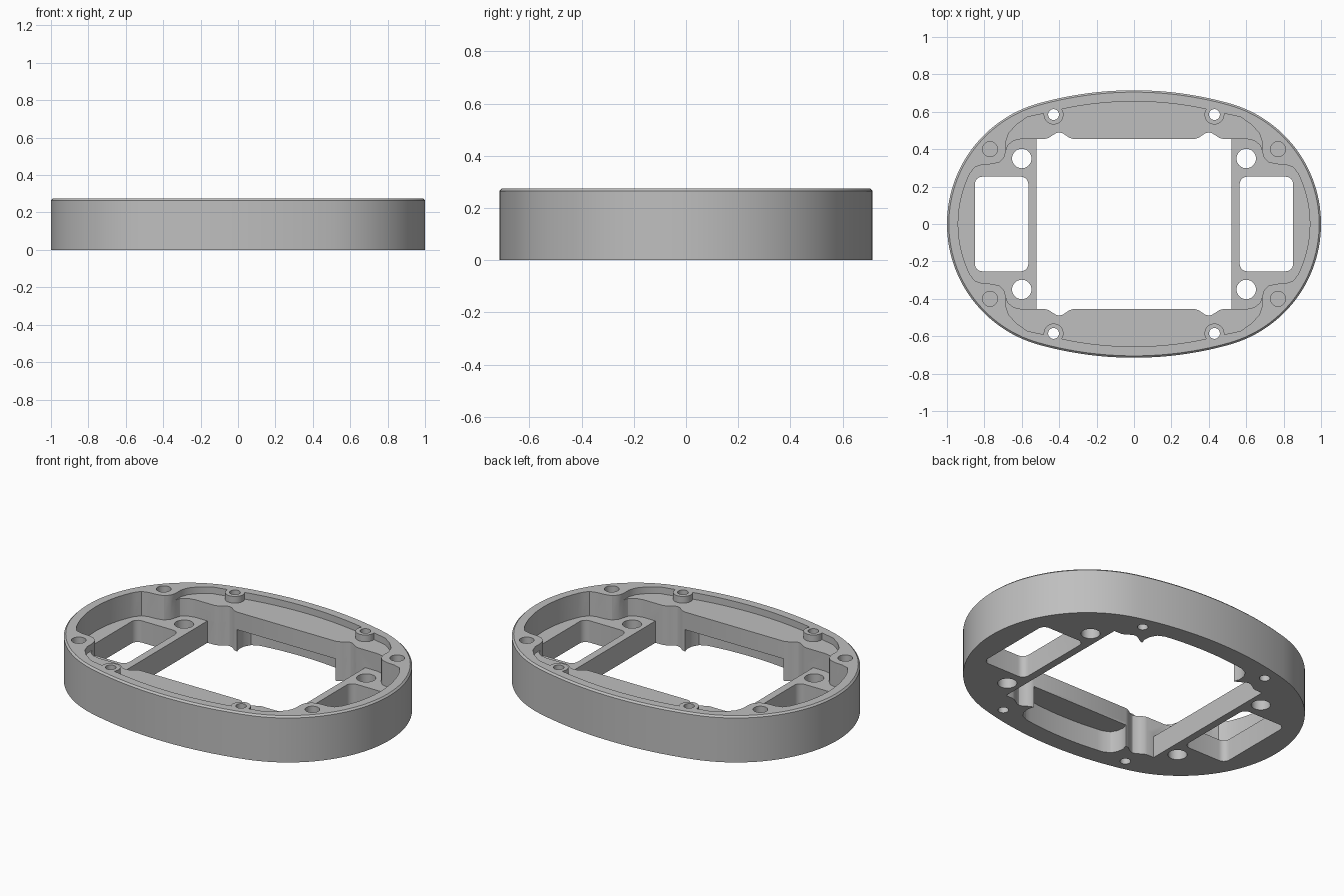
import bpy, bmesh, math

if "Cube" in bpy.data.objects:
    bpy.data.objects.remove(bpy.data.objects["Cube"])

TOP, SHELF, FLOOR = 0.275, 0.235, 0.13
BELOW, ABOVE = -0.1, 0.4

grey = bpy.data.materials.new("light grey")
grey.use_nodes = True
grey.diffuse_color = (0.52, 0.52, 0.52, 1)
grey.node_tree.nodes["Principled BSDF"].inputs["Base Color"].default_value = (0.52, 0.52, 0.52, 1)


def full_loop(quarter):
    """Mirror a quarter outline (from the y axis to the x axis) into a loop."""
    loop = []
    for sx, sy, step in ((1, 1, 1), (1, -1, -1), (-1, -1, 1), (-1, 1, -1)):
        for x, y in quarter[::step]:
            p = (sx * x, sy * y)
            if not loop or math.dist(p, loop[-1]) > 1e-5:
                loop.append(p)
    if math.dist(loop[0], loop[-1]) < 1e-5:
        loop.pop()
    return loop


def top_arc(inset, x_end, n):
    """Broad arc of the oval, from the y axis out to x_end."""
    r = 1.9 - inset
    return [(x, math.sqrt(r * r - x * x) - 1.185)
            for x in (x_end * i / n for i in range(n + 1))]


def end_arc(inset, a0, n):
    """Tight arc of the oval, from angle a0 down to the x axis."""
    r = 0.67 - inset
    return [(0.33 + r * math.cos(a0 * (1 - i / n)), r * math.sin(a0 * (1 - i / n)))
            for i in range(n + 1)]


def oval(inset):
    a = math.atan2(1.185, 0.33)
    return full_loop(top_arc(inset, (1.9 - inset) * math.cos(a), 14)[:-1] + end_arc(inset, a, 28))


def circle(cx, cy, r, n=32):
    return [(cx + r * math.cos(math.tau * i / n), cy + r * math.sin(math.tau * i / n))
            for i in range(n)]


def rounded_box(cx, cy, hx, hy, r):
    pts = []
    for k, (sx, sy) in enumerate(((1, 1), (-1, 1), (-1, -1), (1, -1))):
        for i in range(7):
            a = (k + i / 6) * math.pi / 2
            pts.append((cx + sx * (hx - r) + r * math.cos(a), cy + sy * (hy - r) + r * math.sin(a)))
    return pts


def solid(name, rings):
    """Loft matching outlines, given as (outline, height), into a closed solid."""
    bm = bmesh.new()
    loops = [[bm.verts.new((x, y, z)) for x, y in pts] for pts, z in rings]
    for low, high in zip(loops, loops[1:]):
        for i in range(len(low)):
            j = (i + 1) % len(low)
            bm.faces.new((low[i], low[j], high[j], high[i]))
    bm.faces.new(loops[0])
    bm.faces.new(loops[-1])
    bmesh.ops.recalc_face_normals(bm, faces=bm.faces)
    mesh = bpy.data.meshes.new(name)
    bm.to_mesh(mesh)
    bm.free()
    ob = bpy.data.objects.new(name, mesh)
    mesh.materials.append(grey)
    bpy.context.collection.objects.link(ob)
    return ob


def combine(outline, z0, z1, operation="DIFFERENCE"):
    """Cut an extruded outline out of the housing, or join it on."""
    tool = solid("tool", [(outline, z0), (outline, z1)])
    tool.hide_render = True
    mod = housing.modifiers.new("cut", "BOOLEAN")
    mod.operation, mod.solver, mod.object = operation, "EXACT", tool
    bpy.context.view_layer.objects.active = housing
    bpy.ops.object.modifier_apply(modifier=mod.name)
    bpy.data.objects.remove(tool)


# Oval housing with a chamfered top edge
housing = solid("ring_housing", [(oval(0), 0), (oval(0), TOP - 0.01), (oval(0.01), TOP)])

# Outline pieces: corner boss with the end wall, and the shelf edge with its notch
boss_side = [(0.685, 0.39), (0.695, 0.355), (0.72, 0.33), (0.76, 0.32), (0.81, 0.317),
             (0.85, 0.305)] + end_arc(0.06, 0.46, 10)
notch = [(0.40 + 0.075 * t / 4, 0.4725 + 0.0175 * math.cos(math.pi * t / 4))
         for t in range(-4, 5)]
edge = [(0, 0.455)] + notch

# Shallow pocket, deep pocket and the main opening
rim = top_arc(0.06, 0.48, 10) + [(0.57, 0.572), (0.63, 0.53), (0.67, 0.485), (0.685, 0.44)]
combine(full_loop(rim + boss_side), SHELF, ABOVE)
combine(full_loop(edge + [(0.60, 0.455), (0.645, 0.445), (0.675, 0.42)] + boss_side), FLOOR, ABOVE)
combine(full_loop(edge + [(0.52, 0.455), (0.52, 0)]), BELOW, FLOOR + 0.02)

# Hollows under the shelves, stopping short of the screw bosses
hollow = top_arc(0.11, 0.27, 8) + [(0.31, 0.565), (0.33, 0.53), (0.335, 0.49), (0.32, 0.44), (0.32, 0)]
combine(full_loop(hollow), BELOW, FLOOR)

# End windows
for side in (-1, 1):
    combine(rounded_box(side * 0.708, 0, 0.143, 0.253, 0.04), BELOW, FLOOR + 0.05)

# Screw bosses and all round holes
for sx in (-1, 1):
    for sy in (-1, 1):
        combine(circle(sx * 0.43, sy * 0.585, 0.053), SHELF - 0.05, TOP, "UNION")
        combine(circle(sx * 0.43, sy * 0.585, 0.029), BELOW, ABOVE)
        combine(circle(sx * 0.60, sy * 0.35, 0.052), BELOW, FLOOR + 0.05)
        combine(circle(sx * 0.77, sy * 0.40, 0.04), 0.08, ABOVE)

bpy.ops.object.select_all(action="DESELECT")
housing.select_set(True)
bpy.context.view_layer.objects.active = housing
bpy.ops.object.shade_smooth_by_angle(angle=math.radians(30))
